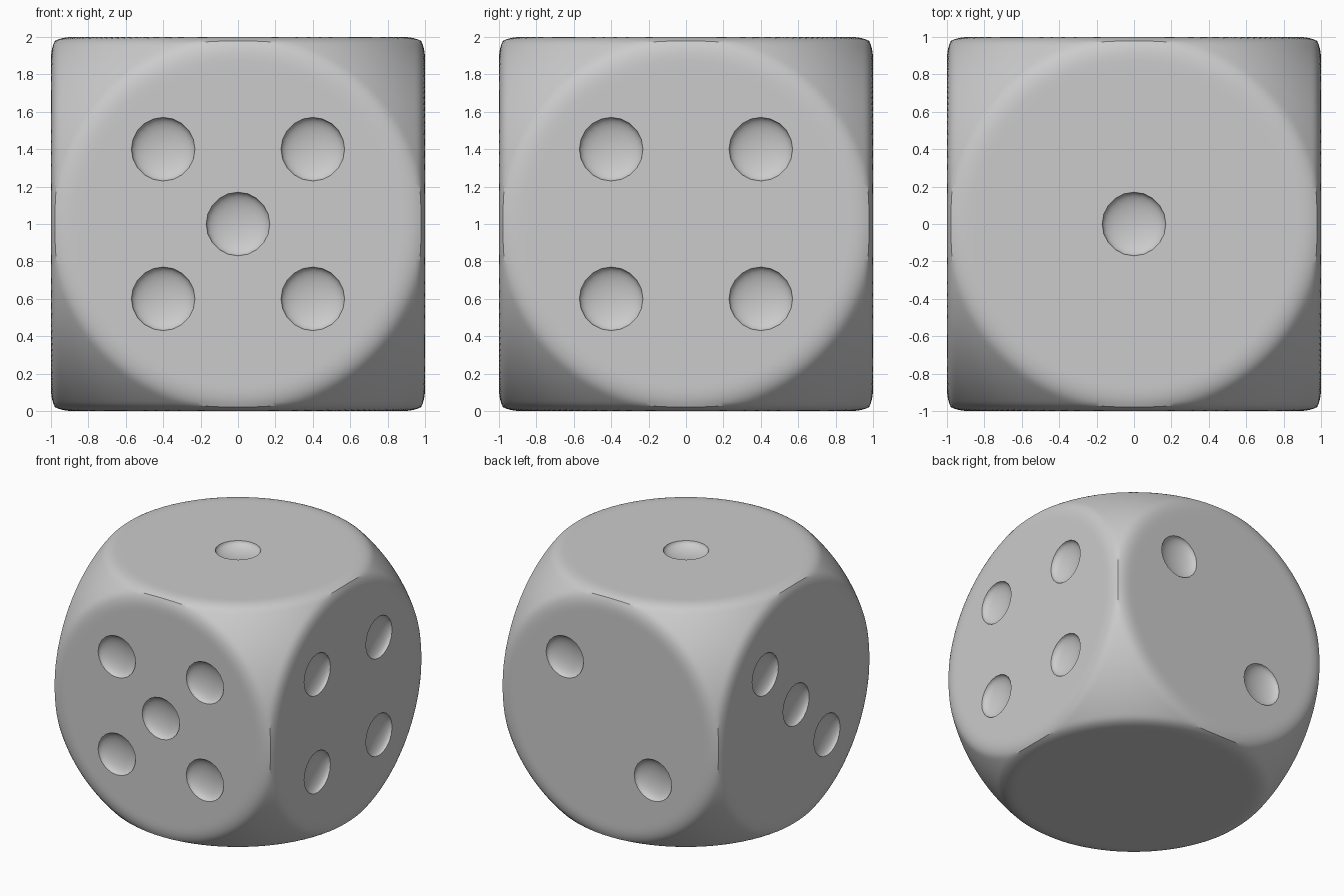
import bpy, bmesh, math
from mathutils import Matrix, Vector

if "Cube" in bpy.data.objects:
    bpy.data.objects.remove(bpy.data.objects["Cube"])

BALL_R = 1.39    # sphere that rounds off the cube
BLEND = 0.06     # softness where flat faces meet the sphere
PIP_R, PIP_DEPTH, STEP = 0.17, 0.06, 0.4
CENTRE = Vector((0, 0, 1))


def make_object(name, bm):
    mesh = bpy.data.meshes.new(name)
    bm.to_mesh(mesh)
    bm.free()
    obj = bpy.data.objects.new(name, mesh)
    bpy.context.collection.objects.link(obj)
    return obj


# Body: fine cube grid pulled onto a soft cube-and-sphere intersection
bm = bmesh.new()
bmesh.ops.create_cube(bm, size=2)
bmesh.ops.subdivide_edges(bm, edges=bm.edges[:], cuts=63, use_grid_fill=True)
for v in bm.verts:
    d = v.co.normalized()
    flat = 1 / max(abs(c) for c in d)
    h = max(BLEND - abs(flat - BALL_R), 0) / BLEND
    v.co = d * (min(flat, BALL_R) - h * h * BLEND / 4) + CENTRE
body = make_object("die_body", bm)

# Pips: face normal, face right axis, and (right, up) grid cells
X, Y, Z = Vector((1, 0, 0)), Vector((0, 1, 0)), Vector((0, 0, 1))
corners = [(i, j) for i in (-1, 1) for j in (-1, 1)]
faces = [
    (-Y, X, corners + [(0, 0)]),            # front: five
    (X, Y, corners),                        # right: four
    (Z, X, [(0, 0)]),                       # top: one
    (Y, -X, [(-1, 1), (1, -1)]),            # back: two
    (-X, -Y, [(-1, 1), (0, 0), (1, -1)]),   # left: three
]
bm = bmesh.new()
for normal, right, cells in faces:
    up = normal.cross(right)
    turn = Matrix((right, up, normal)).transposed().to_4x4()
    for i, j in cells:
        pos = CENTRE + normal + (right * i + up * j) * STEP
        squash = Matrix.Diagonal((PIP_R, PIP_R, PIP_DEPTH, 1))
        bmesh.ops.create_uvsphere(bm, u_segments=20, v_segments=18, radius=1,
                                  matrix=Matrix.Translation(pos) @ turn @ squash)
cutter = make_object("pip_cutter", bm)
cutter.hide_render = True

# Carve the pips and smooth the surface
cut = body.modifiers.new("pips", 'BOOLEAN')
cut.operation = 'DIFFERENCE'
cut.solver = 'EXACT'
cut.object = cutter
bpy.context.view_layer.objects.active = body
body.select_set(True)
bpy.ops.object.modifier_apply(modifier=cut.name)
bpy.data.objects.remove(cutter, do_unlink=True)
bpy.ops.object.shade_smooth_by_angle(angle=math.radians(30))
